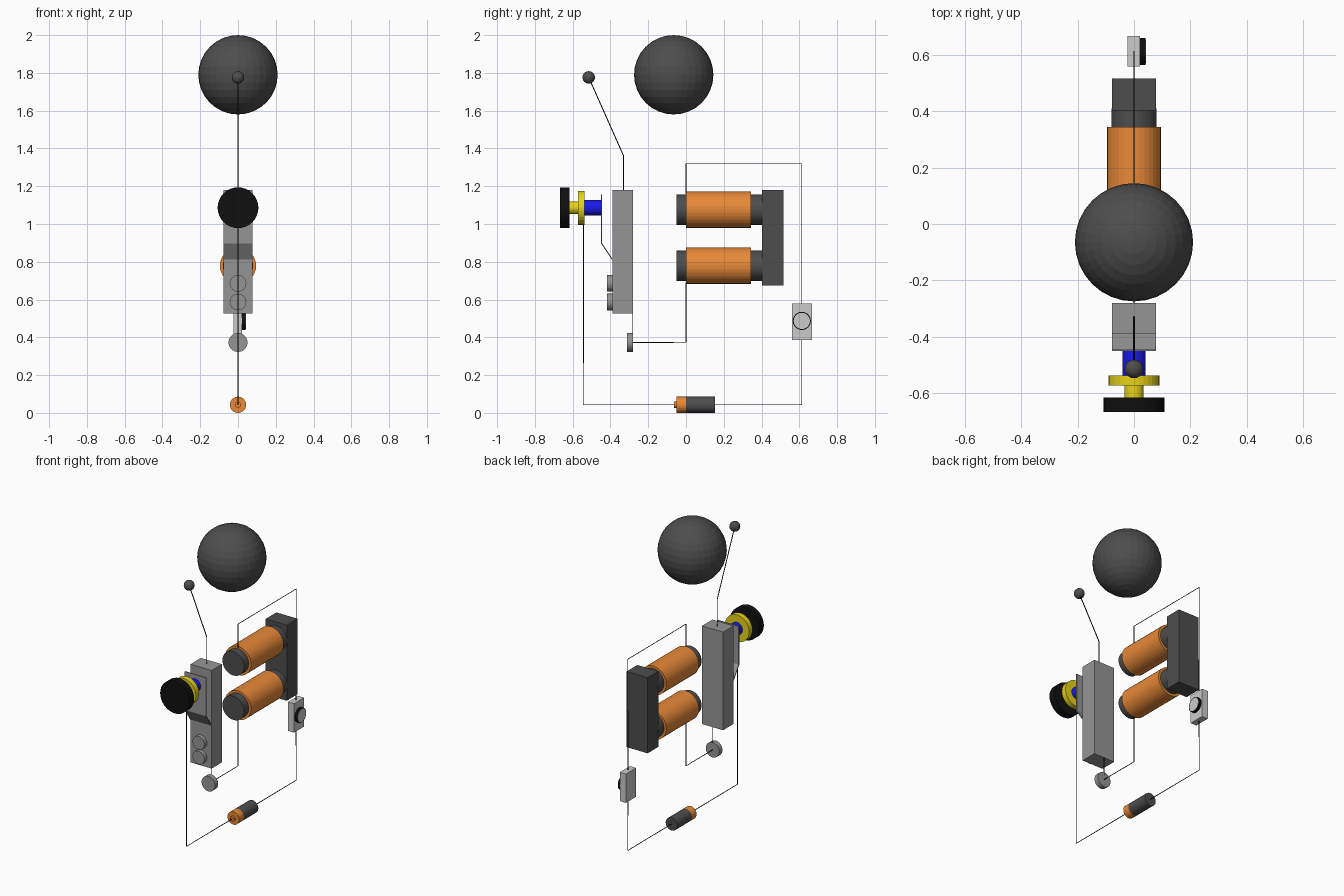
import bpy
from math import pi

if "Cube" in bpy.data.objects:
    bpy.data.objects.remove(bpy.data.objects["Cube"])


def material(name, r, g, b):
    m = bpy.data.materials.new(name)
    m.diffuse_color = (r, g, b, 1)
    m.use_nodes = True
    m.node_tree.nodes["Principled BSDF"].inputs["Base Color"].default_value = m.diffuse_color
    return m


DARK = material("dark_iron", 0.075, 0.075, 0.075)
STEEL = material("steel", 0.3, 0.3, 0.3)
COPPER = material("copper", 0.8, 0.25, 0.04)
BLUE = material("blue", 0.01, 0.01, 0.8)
BRASS = material("brass", 0.8, 0.65, 0.01)
BLACK = material("black", 0.005, 0.005, 0.005)


def finish(name, mat=None):
    ob = bpy.context.object
    ob.name = name
    if mat:
        ob.data.materials.append(mat)
    return ob


def box(name, x, y, z, mat=None):
    """Box from (min, max) pairs."""
    bpy.ops.mesh.primitive_cube_add(size=1, location=[sum(p) / 2 for p in (x, y, z)])
    ob = finish(name, mat)
    ob.scale = [p[1] - p[0] for p in (x, y, z)]
    bpy.ops.object.transform_apply(location=False, rotation=False)
    return ob


def rod(name, y0, y1, z, r, mat=None):
    """Cylinder lying along y."""
    bpy.ops.mesh.primitive_cylinder_add(vertices=32, radius=r, depth=y1 - y0,
                                        location=(0, (y0 + y1) / 2, z), rotation=(pi / 2, 0, 0))
    return finish(name, mat)


def button(name, x0, x1, y, z, r, mat=None):
    """Cylinder lying along x."""
    bpy.ops.mesh.primitive_cylinder_add(vertices=32, radius=r, depth=x1 - x0,
                                        location=((x0 + x1) / 2, y, z), rotation=(0, pi / 2, 0))
    return finish(name, mat)


def ball(name, y, z, r, mat):
    bpy.ops.mesh.primitive_uv_sphere_add(segments=32, ring_count=16, radius=r, location=(0, y, z))
    return finish(name, mat)


def wire(name, pts, mat=BLACK, r=0.0025):
    """Thin round wire through (y, z) points in the x = 0 plane."""
    cu = bpy.data.curves.new(name, 'CURVE')
    cu.dimensions = '3D'
    cu.bevel_depth = r
    cu.bevel_resolution = 1
    cu.use_fill_caps = True
    sp = cu.splines.new('POLY')
    sp.points.add(len(pts) - 1)
    for p, (y, z) in zip(sp.points, pts):
        p.co = (0, y, z, 1)
    cu.materials.append(mat)
    ob = bpy.data.objects.new(name, cu)
    bpy.context.collection.objects.link(ob)


W = 0.078  # half width of the iron bars

# Gong and striker
ball("gong", -0.065, 1.79, 0.21, DARK)
ball("striker_ball", -0.515, 1.776, 0.033, DARK)
wire("striker_arm", [(-0.515, 1.776), (-0.33, 1.36), (-0.33, 1.17)], r=0.003)

# Armature with its rivets
box("armature", (-W, W), (-0.39, -0.28), (0.525, 1.18), STEEL)
for i, z in enumerate((0.686, 0.587)):
    rod(f"rivet_{i + 1}", -0.417, -0.385, z, 0.044, STEEL)

# Contact spring: bent strip extruded across x
outline = [(-0.445, 1.155), (-0.445, 0.9), (-0.388, 0.815)]
t = 0.006
profile = outline + [(y - t, z - 0.002 * (z < 1)) for y, z in reversed(outline)]
n = len(profile)
verts = [(x, y, z) for x in (-W, W) for y, z in profile]
faces = [(i, (i + 1) % n, n + (i + 1) % n, n + i) for i in range(n)]
for a in (0, n):
    faces += [(a, a + 1, a + 4, a + 5), (a + 1, a + 2, a + 3, a + 4)]
me = bpy.data.meshes.new("contact_spring")
me.from_pydata(verts, [], faces)
me.materials.append(STEEL)
spring = bpy.data.objects.new("contact_spring", me)
bpy.context.collection.objects.link(spring)
bpy.context.view_layer.objects.active = spring
bpy.ops.object.select_all(action='DESELECT')
spring.select_set(True)
bpy.ops.object.mode_set(mode='EDIT')
bpy.ops.mesh.select_all(action='SELECT')
bpy.ops.mesh.normals_make_consistent(inside=False)
bpy.ops.object.mode_set(mode='OBJECT')

# Contact screw
SZ = 1.086
rod("contact_tip", -0.54, -0.447, SZ, 0.041, BLUE)
rod("screw_collar", -0.573, -0.538, SZ, 0.09, BRASS)
rod("screw_shaft", -0.62, -0.57, SZ, 0.034, BRASS)
rod("screw_knob", -0.667, -0.617, SZ, 0.108, BLACK)

# Electromagnet
box("yoke", (-W, W), (0.403, 0.516), (0.675, 1.18), DARK)
for side, z in (("upper", 1.076), ("lower", 0.779)):
    rod(f"{side}_core", -0.05, 0.41, z, 0.08, DARK)
    rod(f"{side}_coil", 0, 0.345, z, 0.096, COPPER)

# Terminal below the armature
rod("terminal", -0.313, -0.28, 0.373, 0.05, STEEL)

# Push switch
box("switch_plate", (-0.023, 0.022), (0.56, 0.667), (0.387, 0.58))
button("switch_rim", 0.02, 0.041, 0.613, 0.487, 0.048, BLACK)
button("switch_button", 0.025, 0.042, 0.613, 0.487, 0.043)

# Battery
BZ = 0.043
rod("battery_body", 0, 0.153, BZ, 0.043, DARK)
rod("battery_band", -0.05, 0, BZ, 0.043, COPPER)
rod("battery_nub", -0.063, -0.05, BZ, 0.016, COPPER)

# Circuit wires
wire("coil_to_switch_wire", [(0, 1.16), (0, 1.32), (0.613, 1.32), (0.613, 0.57)])
wire("switch_to_battery_wire", [(0.613, 0.39), (0.613, BZ), (0.15, BZ)])
wire("battery_to_screw_wire", [(-0.06, BZ), (-0.543, BZ), (-0.543, 1.0)])
wire("coil_to_terminal_wire", [(0, 0.69), (0, 0.373), (-0.29, 0.373)])
wire("armature_to_terminal_wire", [(-0.282, 0.53), (-0.282, 0.4)])
